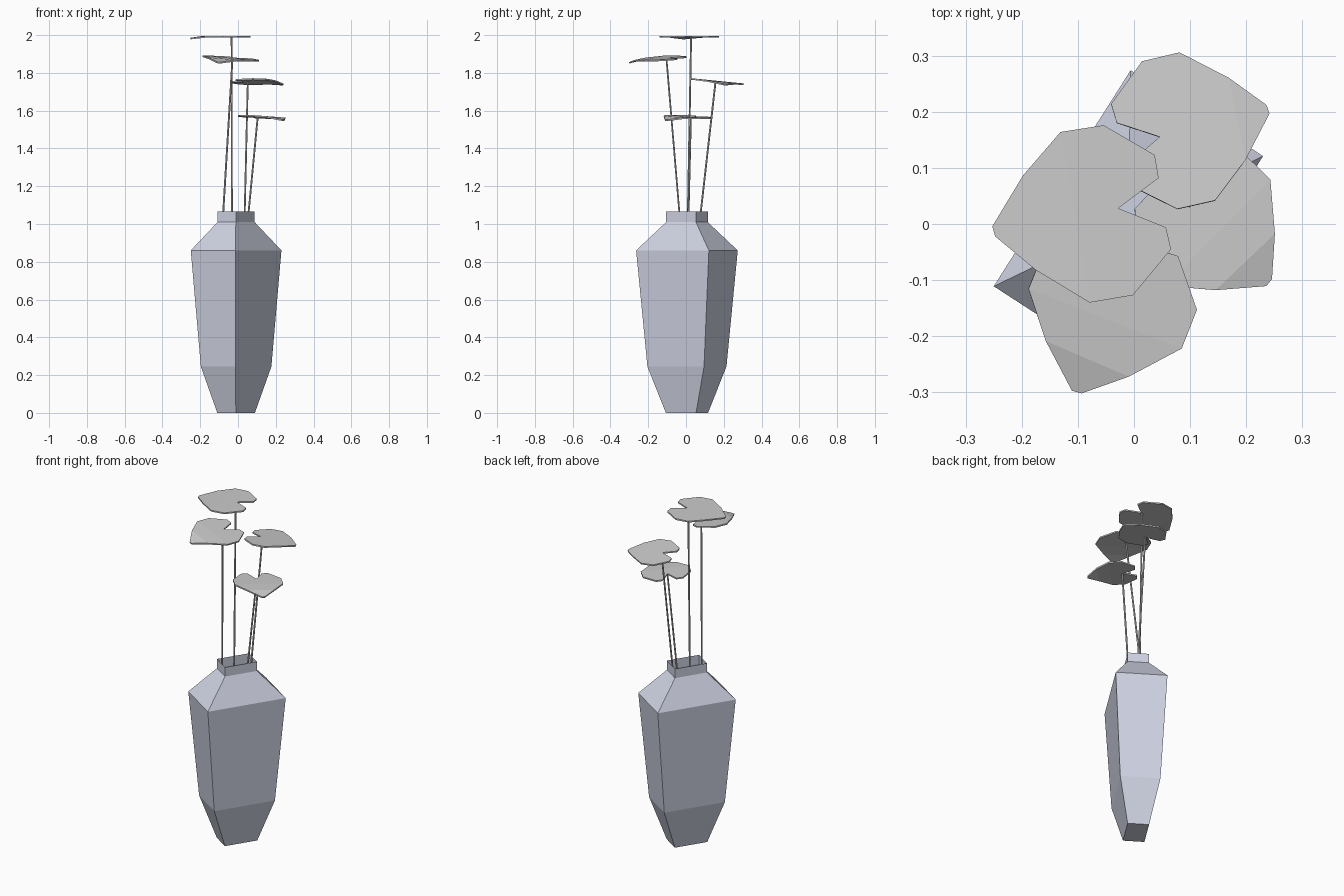
import bpy, bmesh, math
from mathutils import Vector, Matrix

if "Cube" in bpy.data.objects:
    bpy.data.objects.remove(bpy.data.objects["Cube"])


def finish(bm, name, color=None):
    me = bpy.data.meshes.new(name)
    bm.to_mesh(me)
    bm.free()
    ob = bpy.data.objects.new(name, me)
    bpy.context.collection.objects.link(ob)
    if color:
        mat = bpy.data.materials.new(name + "_colour")
        mat.diffuse_color = (*color, 1)
        mat.use_nodes = True
        mat.node_tree.nodes["Principled BSDF"].inputs["Base Color"].default_value = mat.diffuse_color
        me.materials.append(mat)
    return ob


# Vase: one rectangular section, scaled up the height, open at the neck
CENTER = Vector((-0.01, 0.005, 0))
CORNERS = [(-0.24, -0.116), (-0.004, -0.269), (0.24, 0.116), (0.004, 0.269)]
PROFILE = [(0, 0.415), (0.245, 0.778), (0.86, 1.0), (1.01, 0.41), (1.065, 0.41)]
bm = bmesh.new()
rings = [[bm.verts.new(CENTER + Vector((x * s, y * s, z))) for x, y in CORNERS]
         for z, s in PROFILE]
bm.faces.new(rings[0][::-1])
for lo, hi in zip(rings, rings[1:]):
    for i in range(4):
        j = (i + 1) % 4
        bm.faces.new((lo[i], lo[j], hi[j], hi[i]))
finish(bm, "vase", (0.62, 0.645, 0.76))

# Leaf outline around the notch tip, starting at the drooping far end
LEAF = [(-0.224, -0.032), (-0.219, -0.05), (-0.147, -0.11), (-0.051, -0.168),
        (0.026, -0.155), (0.094, -0.073), (0.085, -0.034), (0, 0),
        (0.072, 0.054), (0.065, 0.095), (-0.026, 0.148), (-0.103, 0.136),
        (-0.17, 0.058)]


def leaf(name, tip, turn, size, slope, droop):
    rot = Matrix.Rotation(math.radians(turn), 3, 'Z')
    bm = bmesh.new()
    vs = []
    for i, (x, y) in enumerate(LEAF):
        p = rot @ Vector((x * size, y * size, 0))
        p.z = p.x * slope[0] + p.y * slope[1]
        p.z -= droop if i in (0, 1) else droop * 0.2 if i in (2, 12) else 0
        vs.append(bm.verts.new(p + Vector(tip)))
    bm.faces.new([vs[i] for i in (0, 1, 2, 12)])
    bm.faces.new([vs[i] for i in (12, 2, 3, 11)])
    bm.faces.new(vs[3:12])
    ob = finish(bm, name)
    mod = ob.modifiers.new("thickness", 'SOLIDIFY')
    mod.thickness = 0.008
    mod.offset = 0


def stem(name, bottom, top):
    a, b = Vector(bottom), Vector(top)
    d = b - a
    bm = bmesh.new()
    m = Matrix.Translation((a + b) / 2) @ d.to_track_quat('Z', 'Y').to_matrix().to_4x4()
    bmesh.ops.create_cone(bm, cap_ends=True, segments=6, radius1=0.005,
                          radius2=0.005, depth=d.length, matrix=m)
    finish(bm, name)


# Leaf sprays: stem foot at the neck, leaf tip, turn, size, slope, droop
SPRAYS = [
    ((-0.032, 0.009), (-0.028, 0.028, 1.992), 0, 1.0, (0, 0), 0.01),
    ((0.034, 0.071), (0.046, 0.155, 1.755), 183.8, 0.88, (0, -0.10), 0.012),
    ((-0.082, -0.03), (-0.027, -0.098, 1.877), 59, 0.95, (-0.07, 0.04), 0.02),
    ((0.05, 0.012), (0.10, 0.03, 1.567), 125.8, 0.86, (-0.04, -0.04), 0.018),
]
for n, (foot, tip, turn, size, slope, droop) in enumerate(SPRAYS, 1):
    leaf(f"leaf_{n}", tip, turn, size, slope, droop)
    # stem joins the leaf just behind the notch
    back = Matrix.Rotation(math.radians(turn + 190), 3, 'Z') @ Vector((0.006, 0, 0))
    stem(f"stem_{n}", (*foot, 1.0), Vector(tip) + back)
